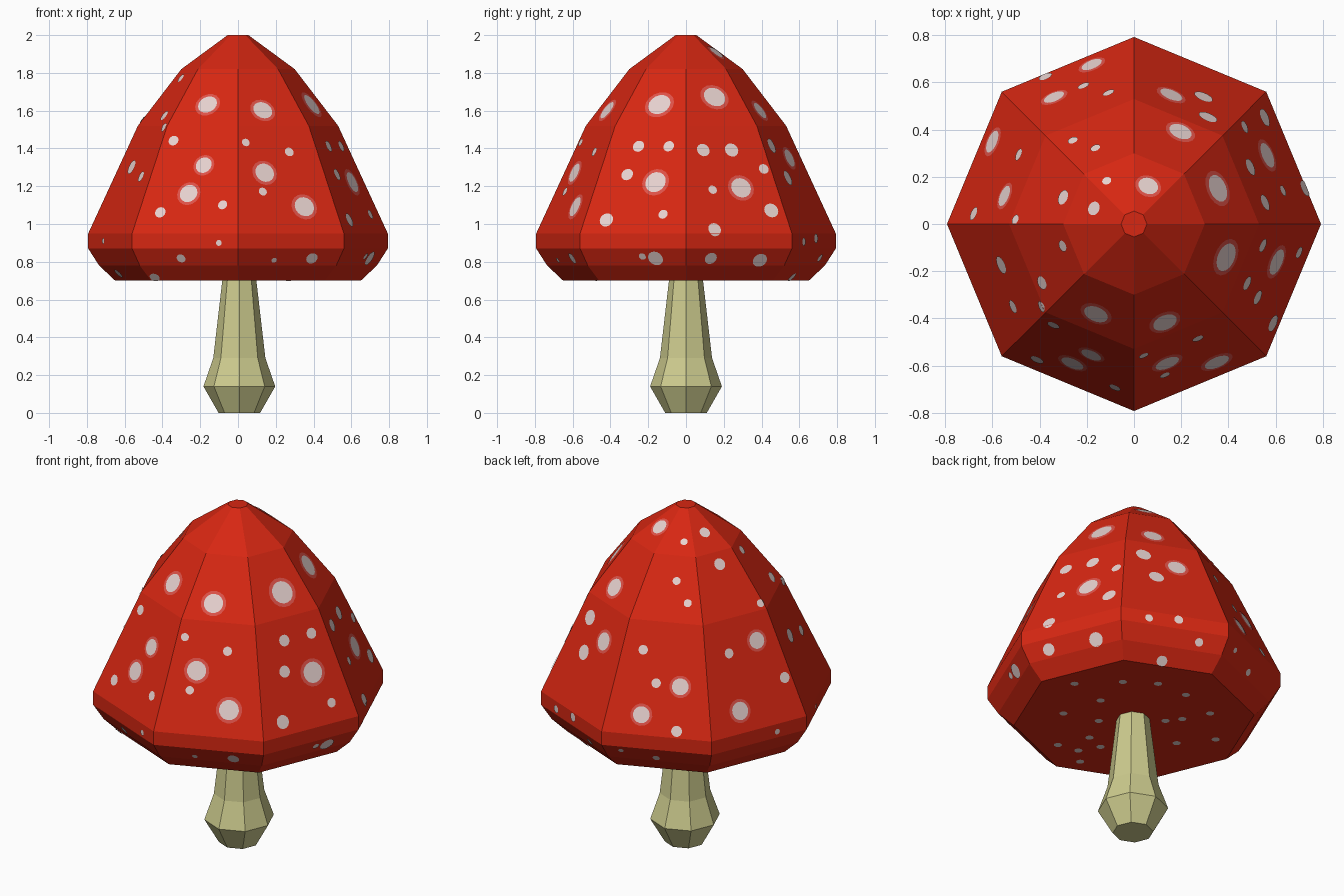
import bpy, bmesh, math
from mathutils import Vector
from mathutils.bvhtree import BVHTree

if "Cube" in bpy.data.objects:
    bpy.data.objects.remove(bpy.data.objects["Cube"])


def material(name, rgb):
    m = bpy.data.materials.new(name)
    m.diffuse_color = (*rgb, 1)
    m.use_nodes = True
    m.node_tree.nodes["Principled BSDF"].inputs["Base Color"].default_value = m.diffuse_color
    return m


RED = material("cap_red", (0.68, 0.020, 0.006))
WHITE = material("spot_white", (0.83, 0.67, 0.65))
PINK = material("spot_halo_pink", (0.74, 0.085, 0.065))
CREAM = material("stem_cream", (0.61, 0.60, 0.27))


def add_object(name, bm, mats):
    me = bpy.data.meshes.new(name)
    bm.to_mesh(me)
    for m in mats:
        me.materials.append(m)
    ob = bpy.data.objects.new(name, me)
    bpy.context.collection.objects.link(ob)
    return ob


def lathe(profile, cx=0.0, sides=8):
    """Closed faceted solid from (radius, z) rings, bottom to top."""
    bm = bmesh.new()
    rings = []
    for r, z in profile:
        rings.append([bm.verts.new((cx + r * math.cos(i * math.tau / sides),
                                    r * math.sin(i * math.tau / sides), z))
                      for i in range(sides)])
    for lo, hi in zip(rings, rings[1:]):
        for i in range(sides):
            j = (i + 1) % sides
            bm.faces.new((lo[i], lo[j], hi[j], hi[i]))
    bm.faces.new(rings[0][::-1])
    bm.faces.new(rings[-1])
    bm.normal_update()
    return bm


# Stem with a bulbous foot
stem = lathe([(0.11, 0), (0.19, 0.14), (0.138, 0.29), (0.088, 0.72)], cx=0.007)
add_object("stem", stem, [CREAM])
stem.free()

# Octagonal cap
cap = lathe([(0.65, 0.70), (0.735, 0.78), (0.793, 0.87), (0.793, 0.95),
             (0.53, 1.52), (0.30, 1.82), (0.055, 2.0)])
add_object("cap", cap, [RED])
tree = BVHTree.FromBMesh(cap)
planes = [(f.normal.copy(), [v.co.copy() for v in f.verts]) for f in cap.faces]
cap.free()

# Spots: (across, up, radius) as seen from each side, relative to (0, 0, 1)
# for slanted views and in true heights for the straight ones
FRONT = [(-.16, 1.63, .053), (.13, 1.60, .053), (-.34, 1.44, .028), (.04, 1.43, .022),
         (-.18, 1.31, .045), (.14, 1.27, .053), (.13, 1.17, .023), (.27, 1.38, .025),
         (-.26, 1.16, .05), (-.41, 1.06, .03), (-.08, 1.10, .026), (.35, 1.09, .055),
         (-.10, .90, .016), (-.30, .82, .025), (.39, .82, .032), (-.44, .72, .028),
         (-.63, .74, .03), (.19, .81, .015), (-.56, 1.30, .04), (-.51, 1.25, .03),
         (-.39, 1.51, .025), (-.30, 1.77, .025), (-.71, .91, .015)]
RIGHT = [(-.14, 1.63, .062), (.15, 1.67, .06), (-.25, 1.41, .032), (-.09, 1.41, .03),
         (.09, 1.39, .036), (.24, 1.39, .038), (-.31, 1.26, .033), (-.16, 1.22, .058),
         (.41, 1.29, .028), (.29, 1.19, .056), (.14, 1.18, .024), (-.42, 1.02, .038),
         (-.12, 1.05, .026), (.45, 1.07, .04), (.15, .97, .036), (-.16, .82, .042),
         (.13, .82, .034), (-.23, .83, .02), (.39, .81, .04)]
BACK_LEFT = [(-.23, .12, .026), (-.16, -.06, .026), (-.03, -.08, .046), (-.24, -.23, .046),
             (-.05, -.32, .03), (.01, .37, .022), (-.05, .49, .022), (-.01, .70, .02),
             (.10, .75, .03), (.18, .58, .033), (.23, .10, .027), (.38, .17, .046),
             (.29, -.21, .05), (.49, -.32, .016), (.40, .37, .022), (.46, .51, .03),
             (-.14, .78, .043), (-.16, -.46, .02), (-.35, -.42, .015), (.53, -.03, .03)]
BACK_RIGHT = [(.10, .73, .05), (.05, .63, .042), (.23, .56, .05), (.12, .51, .042),
              (.24, .28, .025), (.08, .29, .022), (.35, .16, .023), (.15, .06, .03)]
UNDERSIDE = [(-.32, -.06), (-.18, -.15), (-.06, -.05), (.13, -.06), (.28, -.12),
             (-.38, -.22), (-.19, -.26), (-.24, -.35), (-.41, -.39), (-.30, -.42),
             (-.18, -.40), (-.29, -.48), (.26, -.25), (.41, -.22), (.44, -.36),
             (.23, -.38), (.17, -.26)]


def clip(poly, a, inward):
    """Keep the part of a polygon on the inner side of one face edge."""
    out = []
    for p, q in zip(poly, poly[1:] + poly[:1]):
        dp, dq = (p - a).dot(inward), (q - a).dot(inward)
        if dp >= 0:
            out.append(p)
        if dp * dq < 0:
            out.append(p.lerp(q, dp / (dp - dq)))
    return out


def disc(bm, centre, normal, r, lift, mat):
    """Thin round patch wrapped over every cap face it touches."""
    side = normal.orthogonal().normalized()
    up = normal.cross(side)
    ring = [centre + side * (r * math.cos(a)) + up * (r * math.sin(a))
            for a in (i * math.tau / 16 for i in range(16))]
    for n, corners in planes:
        facing = n.dot(normal)
        if facing < 0.3:
            continue
        poly = [p + normal * ((corners[0] - p).dot(n) / facing) for p in ring]
        for a, b in zip(corners, corners[1:] + corners[:1]):
            poly = clip(poly, a, n.cross(b - a))
            if len(poly) < 3:
                break
        if len(poly) >= 3:
            f = bm.faces.new([bm.verts.new(p + n * lift) for p in poly])
            f.material_index = mat


def spots(bm, azimuth, elevation, table, base=0.0):
    """Throw each spot onto the cap along the viewing direction."""
    az, el = math.radians(azimuth), math.radians(elevation)
    to_eye = Vector((math.cos(az) * math.cos(el), math.sin(az) * math.cos(el), math.sin(el)))
    right = Vector((-math.sin(az), math.cos(az), 0))
    up = to_eye.cross(right)
    for u, v, r in table:
        start = Vector((0, 0, 1)) + right * u + up * (v - base) + to_eye * 5
        hit, n, _, _ = tree.ray_cast(start, -to_eye)
        if hit is None:
            continue
        if r >= 0.043:
            disc(bm, hit, n, r * 1.32, 0.002, 1)
        disc(bm, hit, n, r, 0.004, 0)


bm = bmesh.new()
spots(bm, -90, 0, FRONT, 1)
spots(bm, 0, 0, RIGHT, 1)
spots(bm, 125, 25, BACK_LEFT)
spots(bm, 50, -30, BACK_RIGHT)
spots(bm, 50, -30, [(u, v, 0.022) for u, v in UNDERSIDE])
add_object("cap_spots", bm, [WHITE, PINK])
bm.free()
